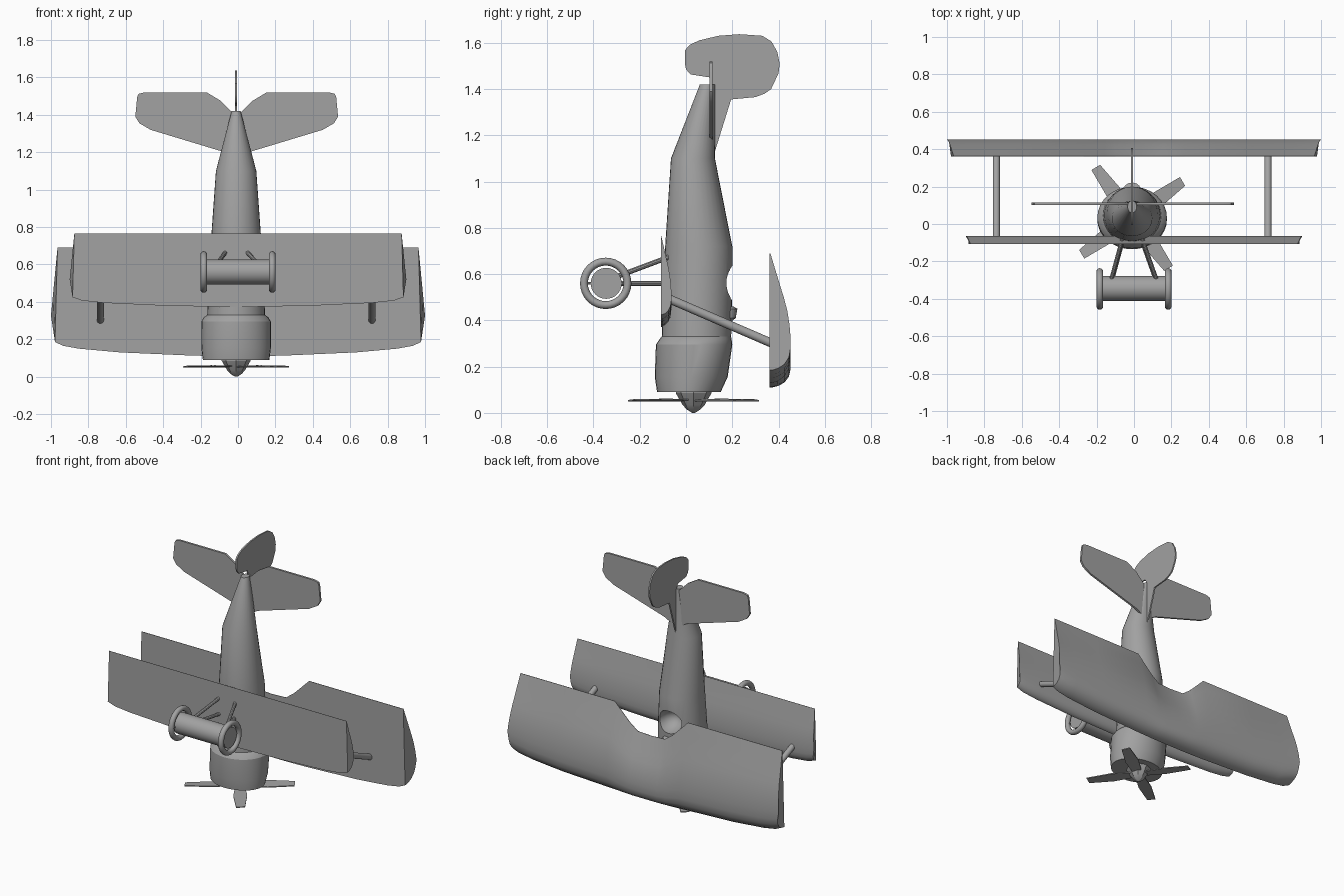
import bpy, bmesh, math
from mathutils import Vector

if "Cube" in bpy.data.objects:
    bpy.data.objects.remove(bpy.data.objects["Cube"], do_unlink=True)

CX = -0.01  # fuselage centre line

grey = bpy.data.materials.new("plain grey")
grey.use_nodes = True
grey.diffuse_color = (0.36, 0.36, 0.36, 1)
grey.node_tree.nodes["Principled BSDF"].inputs["Base Color"].default_value = (0.36, 0.36, 0.36, 1)


def finish(name, bm, angle=35):
    """Turn a bmesh into a named, shaded object."""
    bmesh.ops.recalc_face_normals(bm, faces=bm.faces)
    mesh = bpy.data.meshes.new(name)
    bm.to_mesh(mesh)
    bm.free()
    mesh.materials.append(grey)
    ob = bpy.data.objects.new(name, mesh)
    bpy.context.collection.objects.link(ob)
    shade(ob, angle)
    return ob


def shade(ob, angle=35):
    bpy.ops.object.select_all(action='DESELECT')
    ob.select_set(True)
    bpy.context.view_layer.objects.active = ob
    bpy.ops.object.shade_smooth_by_angle(angle=math.radians(angle))


def loft(name, sections, angle=35):
    """Skin a list of closed loops and cap both ends."""
    bm = bmesh.new()
    loops = [[bm.verts.new(p) for p in s] for s in sections]
    n = len(loops[0])
    for a, b in zip(loops, loops[1:]):
        for i in range(n):
            j = (i + 1) % n
            bm.faces.new((a[i], a[j], b[j], b[i]))
    bm.faces.new(loops[0])
    bm.faces.new(loops[-1])
    return finish(name, bm, angle)


def ring(z, rx, y0, y1, n=32):
    """Oval in the xy plane reaching from y0 to y1."""
    return [(CX + rx * math.cos(2 * math.pi * i / n),
             (y0 + y1) / 2 + (y1 - y0) / 2 * math.sin(2 * math.pi * i / n), z) for i in range(n)]


def rod(name, a, b, r, n=16):
    a, b = Vector(a), Vector(b)
    q = (b - a).to_track_quat('Z', 'Y')
    circle = [q @ Vector((r * math.cos(2 * math.pi * i / n), r * math.sin(2 * math.pi * i / n), 0))
              for i in range(n)]
    return loft(name, [[a + c for c in circle], [b + c for c in circle]])


def plate(name, pts, place, thick):
    """Flat outline given thickness; place(u, v, w) maps to space."""
    return loft(name, [[place(u, v, w) for u, v in pts] for w in (-thick / 2, thick / 2)])


# Fuselage with cockpit opening
fuselage = loft("fuselage", [ring(*s) for s in (
    (0.32, 0.155, -0.105, 0.195), (0.50, 0.148, -0.10, 0.20), (0.72, 0.135, -0.09, 0.20),
    (1.10, 0.108, -0.065, 0.125), (1.42, 0.024, 0.06, 0.125))], 30)
bm = bmesh.new()
bmesh.ops.create_uvsphere(bm, u_segments=24, v_segments=12, radius=1)
for v in bm.verts:
    v.co = (CX + v.co.x * 0.085, 0.21 + v.co.y * 0.12, 0.56 + v.co.z * 0.075)
cutter = finish("cockpit_cutter", bm)
cutter.hide_render = True
cut = fuselage.modifiers.new("cockpit", 'BOOLEAN')
cut.object = cutter
cut.solver = 'EXACT'
bpy.context.view_layer.objects.active = fuselage
bpy.ops.object.modifier_apply(modifier=cut.name)
bpy.data.objects.remove(cutter, do_unlink=True)
shade(fuselage, 30)

# Windshield in front of the cockpit
loft("windshield", [ring(z, r, 0.15, y, 12) for z, r, y in
                    ((0.39, 0.03, 0.19), (0.41, 0.045, 0.215), (0.45, 0.045, 0.222), (0.46, 0.04, 0.205))])

# Engine cowling and faceted spinner
loft("engine_cowling", [ring(*s) for s in (
    (0.09, 0.178, -0.125, 0.15), (0.155, 0.186, -0.135, 0.18), (0.295, 0.186, -0.13, 0.20),
    (0.318, 0.172, -0.115, 0.197), (0.33, 0.155, -0.105, 0.195))], 30)
loft("spinner", [ring(z, r, 0.033 - r, 0.033 + r, 8) for z, r in
                 ((0.10, 0.078), (0.085, 0.077), (0.035, 0.048), (0.015, 0.03), (0.0, 0.006))], 20)

# Four propeller blades, slightly pitched
blade = [(0.05, -0.03), (0.17, -0.042), (0.33, -0.028), (0.335, 0.026), (0.17, 0.042), (0.05, 0.03)]
for k in range(4):
    a = math.radians(36 + 90 * k)

    def place(u, v, w, a=a):
        return (CX + u * math.cos(a) - v * math.sin(a),
                0.033 + u * math.sin(a) + v * math.cos(a), 0.055 + w + v * 0.08)
    plate("propeller_blade_%d" % (k + 1), blade, place, 0.006)

# Wings: chord fraction from trailing edge, and height fraction above the flat underside
AIRFOIL = [(0, 0), (0, 0.03), (0.13, 0.25), (0.26, 0.47), (0.38, 0.68), (0.49, 0.84), (0.61, 0.95),
           (0.72, 1), (0.82, 0.99), (0.89, 0.92), (0.95, 0.7), (0.985, 0.4), (1, 0.12), (1, 0)]


def wing(name, half, y0, height):
    """half: (x, leading z, trailing z, tip taper) from centre to tip, mirrored."""
    stations = [(-s[0],) + s[1:] for s in reversed(half) if s[0] > 0] + half
    sections = []
    for x, le, te, taper in stations:
        side = math.copysign(1, x)
        sec = []
        for t, h in AIRFOIL:
            inset = taper * (abs(t - 0.72) / 0.72 if t < 0.72 else 2.2 * (t - 0.72))
            sec.append((x - side * inset, y0 + h * height, te + t * (le - te)))
        sections.append(sec)
    return loft(name, sections, 32)


wing("upper_wing", [(0, 0.11, 0.53, 0), (0.10, 0.11, 0.535, 0), (0.16, 0.111, 0.58, 0),
                    (0.27, 0.114, 0.69, 0), (0.63, 0.13, 0.69, 0), (0.85, 0.15, 0.69, 0),
                    (0.94, 0.165, 0.69, 0.01), (1.0, 0.185, 0.69, 0.035)], 0.362, 0.09)
wing("lower_wing", [(0, 0.372, 0.765, 0), (0.4, 0.38, 0.765, 0), (0.72, 0.395, 0.765, 0),
                    (0.84, 0.407, 0.765, 0.01), (0.90, 0.425, 0.765, 0.025)], -0.108, 0.045)

# Paired parts: wing struts, tailplane halves, wheels and gear legs
tail = [(0.02, 1.17), (0.08, 1.205), (0.46, 1.32), (0.52, 1.355), (0.542, 1.39), (0.532, 1.495),
        (0.525, 1.512), (0.495, 1.52), (0.16, 1.52), (0.085, 1.475), (0.02, 1.41)]
for side, label in ((1, "left"), (-1, "right")):
    rod("wing_strut_" + label, (CX + side * 0.726, -0.09, 0.50), (CX + side * 0.726, 0.385, 0.295), 0.019)
    plate("tailplane_" + label, tail,
          lambda u, v, w, s=side: (CX + 0.003 + s * u, 0.108 + w, v), 0.014)
    rod("front_gear_leg_" + label, (side * 0.12, -0.31, 0.56), (CX + side * 0.045, -0.07, 0.56), 0.011, 10)
    rod("rear_gear_leg_" + label, (side * 0.125, -0.31, 0.585), (CX + side * 0.05, -0.07, 0.675), 0.011, 10)
    # Tyre ring swept around the axle
    bm = bmesh.new()
    n, m = 32, 12
    grid = [[bm.verts.new((side * 0.183 + 0.018 * math.sin(2 * math.pi * j / m),
                           -0.347 + (0.094 + 0.017 * math.cos(2 * math.pi * j / m)) * math.cos(2 * math.pi * i / n),
                           0.56 + (0.094 + 0.017 * math.cos(2 * math.pi * j / m)) * math.sin(2 * math.pi * i / n)))
             for j in range(m)] for i in range(n)]
    for i in range(n):
        for j in range(m):
            bm.faces.new((grid[i][j], grid[(i + 1) % n][j],
                          grid[(i + 1) % n][(j + 1) % m], grid[i][(j + 1) % m]))
    finish("tyre_" + label, bm, 60)
    rod("wheel_spoke_" + label, (side * 0.178, -0.43, 0.56), (side * 0.178, -0.264, 0.56), 0.006, 8)

# Thick axle fairing between the wheels
rod("axle_fairing", (-0.185, -0.345, 0.56), (0.185, -0.345, 0.56), 0.067, 32)

# Fin and rudder
fin = [(-0.005, 1.567), (0.015, 1.59), (0.056, 1.61), (0.14, 1.63), (0.23, 1.637), (0.33, 1.63),
       (0.37, 1.605), (0.395, 1.56), (0.405, 1.51), (0.40, 1.468), (0.368, 1.40), (0.34, 1.38),
       (0.30, 1.365), (0.195, 1.355), (0.125, 1.13), (0.10, 1.13), (0.115, 1.43), (0.105, 1.45),
       (0.02, 1.463), (0.0, 1.485), (-0.005, 1.51)]
plate("fin", fin, lambda u, v, w: (CX + w, u, v), 0.01)
